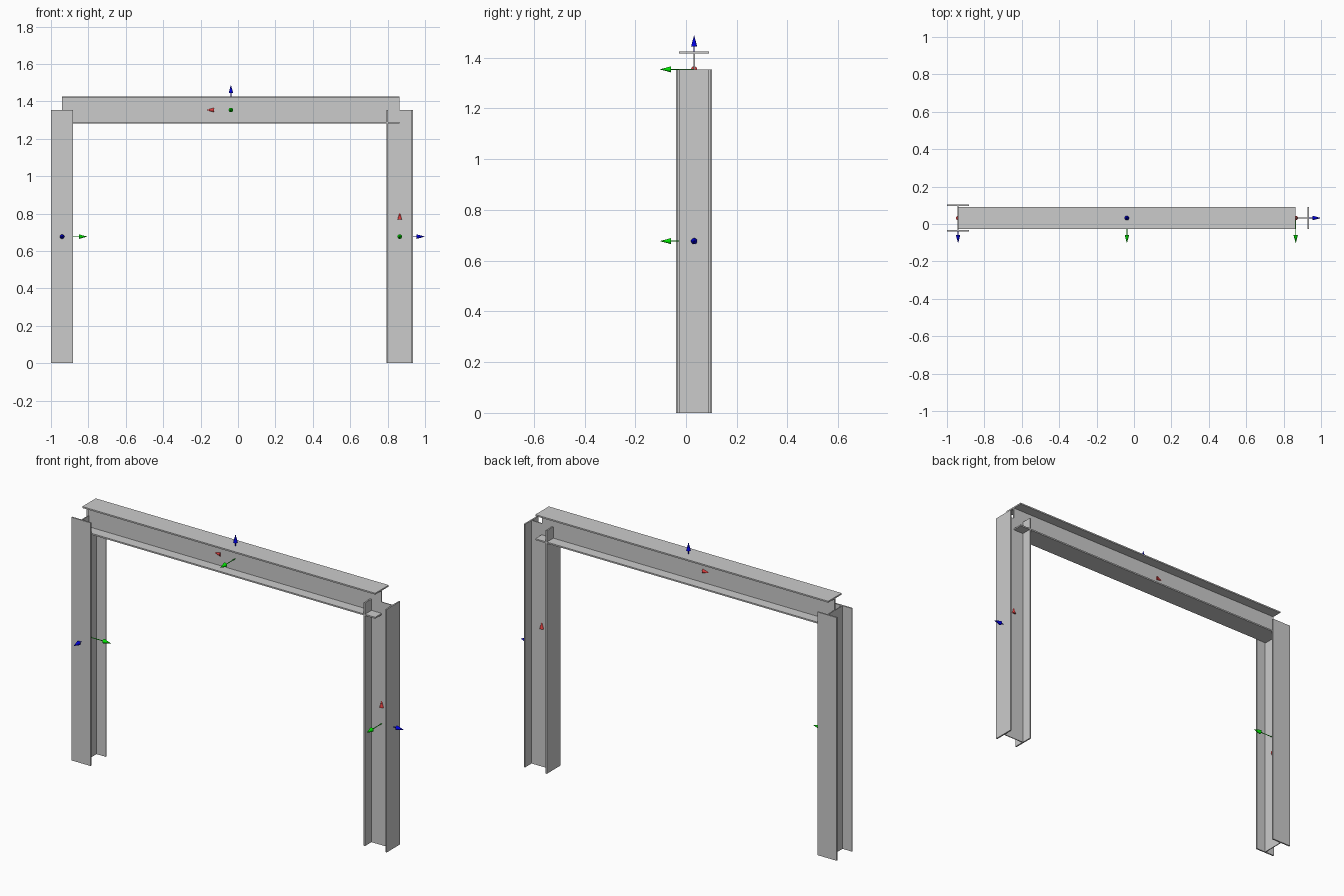
import bpy, bmesh
from mathutils import Matrix, Vector

if "Cube" in bpy.data.objects:
    bpy.data.objects.remove(bpy.data.objects["Cube"])

H, B, TF, TW = 0.142, 0.119, 0.008, 0.005   # section height, width, flange, web
L = 0.1353                                  # axis arrow length
CY = 0.032                                  # frame centre line in y


def placement(origin, ax, ay, az):
    m = Matrix((ax, ay, az)).transposed().to_4x4()
    m.translation = Vector(origin)
    return m


def link(name, bm, mat=None):
    me = bpy.data.meshes.new(name)
    bmesh.ops.recalc_face_normals(bm, faces=bm.faces)
    bm.to_mesh(me)
    bm.free()
    if mat:
        me.materials.append(mat)
    ob = bpy.data.objects.new(name, me)
    bpy.context.collection.objects.link(ob)
    return ob


# I-section extruded along local x, height along local z
def i_beam(name, length, m):
    b, w, h, f = B / 2, TW / 2, H / 2, H / 2 - TF
    half = [(b, -h), (b, -f), (w, -f), (w, f), (b, f), (b, h)]
    profile = half + [(-y, -z) for y, z in half]
    bm = bmesh.new()
    face = bm.faces.new([bm.verts.new((-length / 2, y, z)) for y, z in profile])
    ext = bmesh.ops.extrude_face_region(bm, geom=[face])
    verts = [g for g in ext["geom"] if isinstance(g, bmesh.types.BMVert)]
    bmesh.ops.translate(bm, verts=verts, vec=(length, 0, 0))
    link(name, bm).matrix_world = m


# Arrow pointing along a direction: thin shaft plus cone head
def arrow(name, origin, direction, mat):
    head = 0.045
    bm = bmesh.new()
    for r1, r2, z0, z1 in ((0.002, 0.002, 0, L - head), (0.012, 0, L - head, L)):
        bmesh.ops.create_cone(bm, cap_ends=True, segments=16, radius1=r1, radius2=r2,
                              depth=z1 - z0, matrix=Matrix.Translation((0, 0, (z0 + z1) / 2)))
    bmesh.ops.remove_doubles(bm, verts=bm.verts, dist=1e-6)
    ob = link(name, bm, mat)
    rot = Vector((0, 0, 1)).rotation_difference(Vector(direction)).to_matrix().to_4x4()
    ob.matrix_world = Matrix.Translation(origin) @ rot


mats = []
for n, c in (("red", (0.75, 0.05, 0.05, 1)), ("green", (0.0, 0.8, 0.0, 1)), ("blue", (0.0, 0.0, 0.75, 1))):
    mat = bpy.data.materials.new(n)
    mat.diffuse_color = c
    mat.use_nodes = True
    mat.node_tree.nodes["Principled BSDF"].inputs["Base Color"].default_value = mat.diffuse_color
    mats.append(mat)

# Members: name, length, origin, local x / y / z axes
XL, XR, ZT = -0.9405, 0.8647, 1.354
members = [
    ("left_column", ZT, (XL, CY, ZT / 2), (0, 0, -1), (1, 0, 0), (0, -1, 0)),
    ("right_column", ZT, (XR, CY, ZT / 2), (0, 0, 1), (0, -1, 0), (1, 0, 0)),
    ("top_beam", XR - XL, ((XL + XR) / 2, CY, ZT), (-1, 0, 0), (0, -1, 0), (0, 0, 1)),
]
for name, length, origin, *axes in members:
    i_beam(name, length, placement(origin, *axes))
    for letter, direction, mat in zip("xyz", axes, mats):
        arrow(f"{name}_{letter}_arrow", origin, direction, mat)
